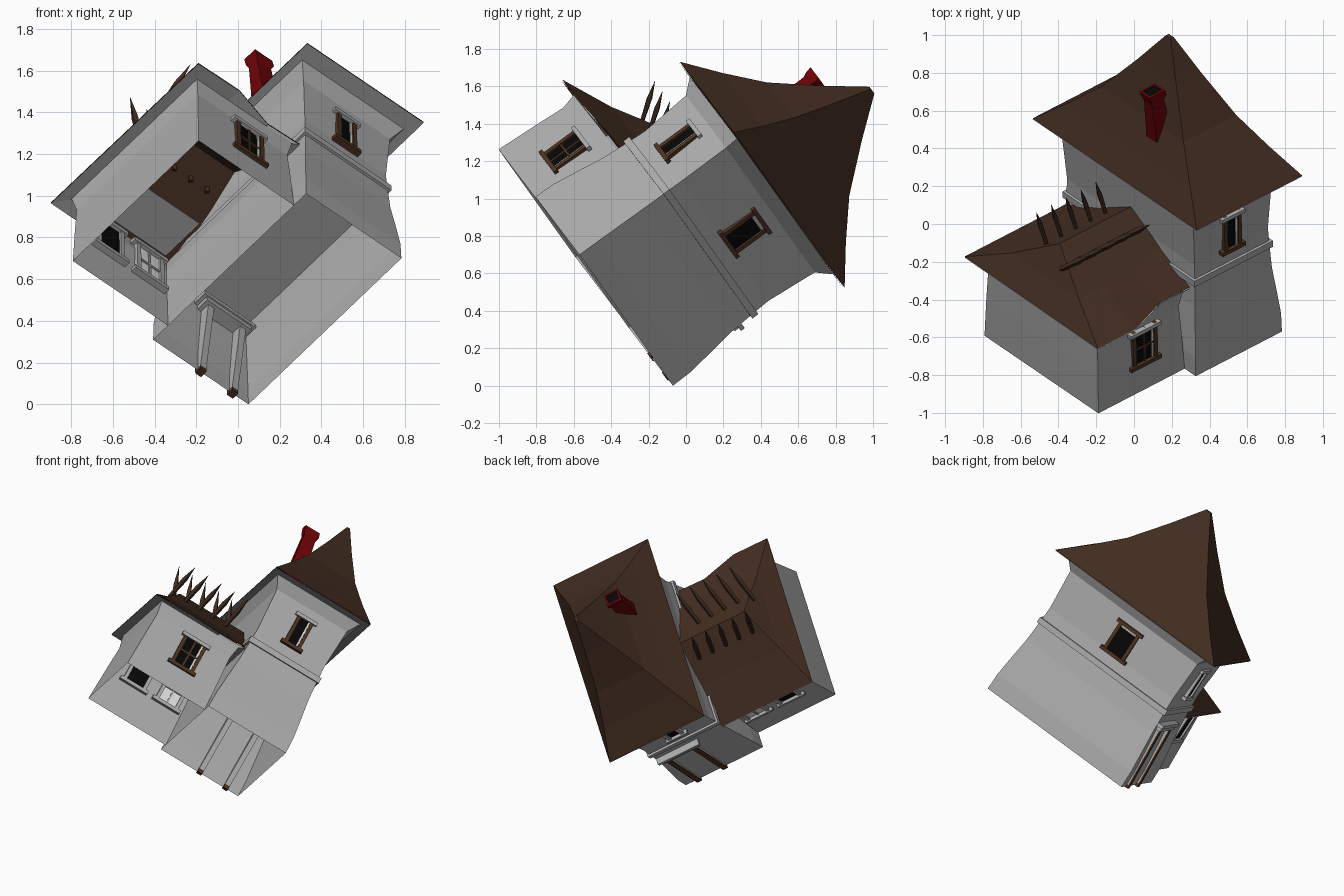
import bpy, bmesh
from mathutils import Matrix, Vector

cube = bpy.data.objects.get("Cube")
if cube:
    bpy.data.objects.remove(cube)

# The whole house lies tipped over: local axes (width, depth, height) in world space
width = Vector((0.761, 0.394, -0.516)).normalized()
depth = Vector((-0.64, 0.446, -0.625))
depth = (depth - width * depth.dot(width)).normalized()
height = width.cross(depth)
TILT = Matrix.Translation((0.05, -0.07, 0.0)) @ Matrix((width, depth, height)).transposed().to_4x4()


def material(name, color):
    m = bpy.data.materials.new(name)
    m.use_nodes = True
    m.diffuse_color = (*color, 1)
    bsdf = next(n for n in m.node_tree.nodes if n.type == 'BSDF_PRINCIPLED')
    bsdf.inputs["Base Color"].default_value = (*color, 1)
    return m


PLASTER = material("grey plaster", (0.43, 0.43, 0.43))
ROOF = material("dark brown roof", (0.055, 0.026, 0.015))
WOOD = material("brown wood", (0.078, 0.034, 0.016))
BRICK = material("chimney red", (0.155, 0.001, 0.002))
BLACK = material("black", (0.002, 0.002, 0.002))
WHITE = material("white glass", (1.0, 1.0, 1.0))


def finish(name, bm, *mats):
    bmesh.ops.recalc_face_normals(bm, faces=bm.faces)
    mesh = bpy.data.meshes.new(name)
    bm.to_mesh(mesh)
    bm.free()
    for m in mats:
        mesh.materials.append(m)
    obj = bpy.data.objects.new(name, mesh)
    bpy.context.collection.objects.link(obj)
    obj.matrix_world = TILT
    return obj


def rect(x0, x1, y0, y1, z, inset=0.0):
    x0, x1, y0, y1 = x0 + inset, x1 - inset, y0 + inset, y1 - inset
    return [(x0, y0, z), (x1, y0, z), (x1, y1, z), (x0, y1, z)]


def loft(name, rings, mat, cap_low=False, cap_high=False):
    """Skin closed rings of points, one above the other."""
    bm = bmesh.new()
    loops = [[bm.verts.new(p) for p in ring] for ring in rings]
    n = len(loops[0])
    for low, high in zip(loops, loops[1:]):
        for i in range(n):
            j = (i + 1) % n
            bm.faces.new((low[i], low[j], high[j], high[i]))
    if cap_low:
        bm.faces.new(loops[0])
    if cap_high:
        bm.faces.new(loops[-1])
    return finish(name, bm, mat)


def add_box(bm, center, size, index=0):
    m = Matrix.Translation(center) @ Matrix.Diagonal((*size, 1))
    verts = bmesh.ops.create_cube(bm, size=1, matrix=m)["verts"]
    for f in {f for v in verts for f in v.link_faces}:
        f.material_index = index


def window(name, center, w, h, facing, frame, glass, cross=True, reveal=False):
    """Frame, sill, head, glazing bars and pane; facing is the wall's normal axis."""
    bm = bmesh.new()

    def part(u, z, su, sz, thick, index=0):
        if facing == "depth":
            pos, size = (u, 0, z), (su, thick, sz)
        else:
            pos, size = (0, u, z), (thick, su, sz)
        add_box(bm, Vector(center) + Vector(pos), size, index)

    bar = 0.024
    for side in (-1, 1):
        part(side * (w / 2 - bar / 2), 0, bar, h, 0.04)
    part(0, bar / 2 - h / 2, w + 0.04, bar, 0.055)
    part(0, h / 2 - bar / 2, w + 0.04, bar, 0.055, 2 if reveal else 0)
    if cross:
        part(0, 0, 0.012, h, 0.028)
        part(0, 0, w, 0.012, 0.028)
    if reveal:
        part(w / 2 - bar - 0.006, 0, 0.012, h - 2 * bar, 0.024, 3)
    part(0, 0, w - bar, h - bar, 0.016, 1)
    finish(name, bm, frame, glass, PLASTER, WHITE)


# Tower walls: waisted below the ledge, spreading under the eaves
TOWER = (-0.6, 0.0, -1.13, 0.0)
levels = [(0, 0), (0.12, 0.002), (0.28, 0.018), (0.42, 0.033), (0.56, 0.04),
          (0.68, 0.045), (0.97, 0.028), (1.045, -0.02)]
loft("tower_walls", [rect(*TOWER, z, s) for z, s in levels], PLASTER)
loft("tower_ledge", [rect(*TOWER, 0.555, 0.04), rect(*TOWER, 0.555, 0.027),
                     rect(*TOWER, 0.595, 0.027), rect(*TOWER, 0.595, 0.045)], PLASTER)
loft("tower_ceiling", [rect(*TOWER, 0.555, 0.04), rect(*TOWER, 0.558, 0.04)], PLASTER, True, True)

# Tower roof: tall flared pyramid with a grey soffit
EAVES = (-0.664, 0.07, -1.24, 0.1)
PEAK = Vector((-0.29, -0.6, 1.79))


def roof_ring(t, rise):
    ring = []
    for p in rect(*EAVES, 1.05):
        q = Vector(p).lerp(PEAK, t)
        q.z = 1.05 + (PEAK.z - 1.05) * rise
        ring.append(q)
    return ring


loft("tower_roof", [roof_ring(t, r) for t, r in
                    ((0, 0), (0.25, 0.2), (0.5, 0.42), (0.76, 0.73), (0.97, 1))], ROOF, cap_high=True)
loft("tower_soffit", [rect(*EAVES, 1.045), rect(*TOWER, 1.045, -0.02)], PLASTER)

# Wing walls and half ceiling
WING = (-1.2, -0.6, -1.04, -0.11)
loft("wing_walls", [rect(*WING, 0), rect(*WING, 0.25, 0.01), rect(*WING, 0.41, 0.018),
                    rect(*WING, 0.51, 0.0)], PLASTER)
loft("wing_ceiling", [rect(-1.18, -0.62, -0.38, -0.13, z) for z in (0.525, 0.53)], PLASTER, True, True)

# Wing roof: ridge along the width, hipped at the far end, wavy front eave
columns = [(-1.26, -1.055, -1.12, 0.495), (-1.0, -0.98, -1.12, 0.5),
           (-0.76, -0.76, -1.045, 0.52), (-0.56, -0.54, -1.05, 0.52)]
bm = bmesh.new()
grid, front_eave, back_eave = [], [], []
for eave_x, ridge_x, front, eave_z in columns:
    ridge = Vector((ridge_x, -0.575, 0.79))
    ends = [Vector((eave_x, front, eave_z)), Vector((eave_x, -0.03, 0.505))]
    mids = [e.lerp(ridge, 0.5) - Vector((0, 0, 0.02)) for e in ends]
    grid.append([bm.verts.new(p) for p in (ends[0], mids[0], ridge, mids[1], ends[1])])
    front_eave.append(ends[0])
    back_eave.append(ends[1])
for left, right in zip(grid, grid[1:]):
    for i in range(4):
        bm.faces.new((left[i], right[i], right[i + 1], left[i + 1]))
hip = grid[0]
bm.faces.new((hip[0], hip[1], hip[3], hip[4]))
bm.faces.new((hip[1], hip[2], hip[3]))
finish("wing_roof", bm, ROOF)

# Wing soffit: follows the eaves and runs in to the wall tops
eave_loop = [p - Vector((0, 0, 0.006)) for p in front_eave + back_eave[::-1]]
wall_loop = [(min(max(p.x, WING[0]), WING[1]), min(max(p.y, WING[2]), WING[3]), 0.5) for p in eave_loop]
loft("wing_soffit", [eave_loop, wall_loop], PLASTER)

# Pointed slats breaking through the wing roof: one upright row, one row leaning forward
bm = bmesh.new()


def slat(base, tip, radius):
    base, tip = Vector(base), Vector(tip)
    direction = tip - base
    turn = direction.to_track_quat('Z', 'Y').to_matrix().to_4x4()
    length = direction.length
    for r0, r1, start, size in ((radius * 0.75, radius, 0, 0.6), (radius, 0.001, 0.6, 0.4)):
        place = Matrix.Translation(base + direction * (start + size / 2)) @ turn
        bmesh.ops.create_cone(bm, cap_ends=True, segments=4, radius1=r0, radius2=r1,
                              depth=length * size, matrix=place)


for i in range(5):
    x = 0.103 * i
    slat((x - 1.04, -0.45, 0.7), (x - 1.138, -0.485, 0.985), 0.018)
    slat((x - 1.12, -0.66, 0.7), (x - 1.09, -0.87, 0.89), 0.018)
finish("ridge_slats", bm, ROOF)

# Chimney: leaning stack, flared rim, black flue
def stack_ring(x, z, half_x, half_y):
    return rect(x - half_x, x + half_x, -0.71 - half_y, -0.71 + half_y, z)


loft("chimney", [stack_ring(-0.45, 1.15, 0.057, 0.05), stack_ring(-0.5, 1.54, 0.043, 0.031),
                 stack_ring(-0.5, 1.565, 0.054, 0.04), stack_ring(-0.51, 1.6, 0.054, 0.04),
                 stack_ring(-0.51, 1.6, 0.042, 0.029)], BRICK, cap_low=True)
loft("chimney_flue", [stack_ring(-0.51, z, 0.042, 0.029) for z in (1.59, 1.598)], BLACK, True, True)

# Windows
window("tower_front_window", (-0.305, -1.09, 0.79), 0.12, 0.24, "depth", WOOD, BLACK, False, True)
window("tower_side_window", (-0.042, -0.545, 0.79), 0.17, 0.24, "width", WOOD, BLACK, False)
window("tower_back_window", (-0.3, -0.04, 0.79), 0.12, 0.24, "depth", PLASTER, BLACK, False)
window("wing_front_window", (-0.87, -1.025, 0.28), 0.17, 0.24, "depth", WOOD, BLACK, True, True)
window("wing_back_window_far", (-0.98, -0.125, 0.35), 0.17, 0.25, "depth", PLASTER, BLACK, False)
window("wing_back_window_near", (-0.73, -0.125, 0.35), 0.17, 0.25, "depth", PLASTER, WHITE)

# Doorway: two leaning posts with wooden facings and feet under a heavy lintel
for side, x in (("left", -0.1), ("right", -0.3)):
    span = (x - 0.018, x + 0.018)
    loft(side + "_door_post", [rect(*span, -0.02, 0.012, 0.02),
                               rect(*span, -0.09, -0.015, 0.45)], PLASTER, True, True)
    loft(side + "_post_facing", [rect(*span, 0.012, 0.02, 0.02),
                                 rect(*span, -0.015, -0.007, 0.45)], WOOD, True, True)
    loft(side + "_post_foot", [rect(*span, -0.02, 0.02, z) for z in (-0.005, 0.02)], WOOD, True, True)
bm = bmesh.new()
add_box(bm, (-0.2, -0.053, 0.455), (0.28, 0.105, 0.03))
add_box(bm, (-0.2, -0.053, 0.48), (0.32, 0.12, 0.025))
finish("door_lintel", bm, PLASTER)
